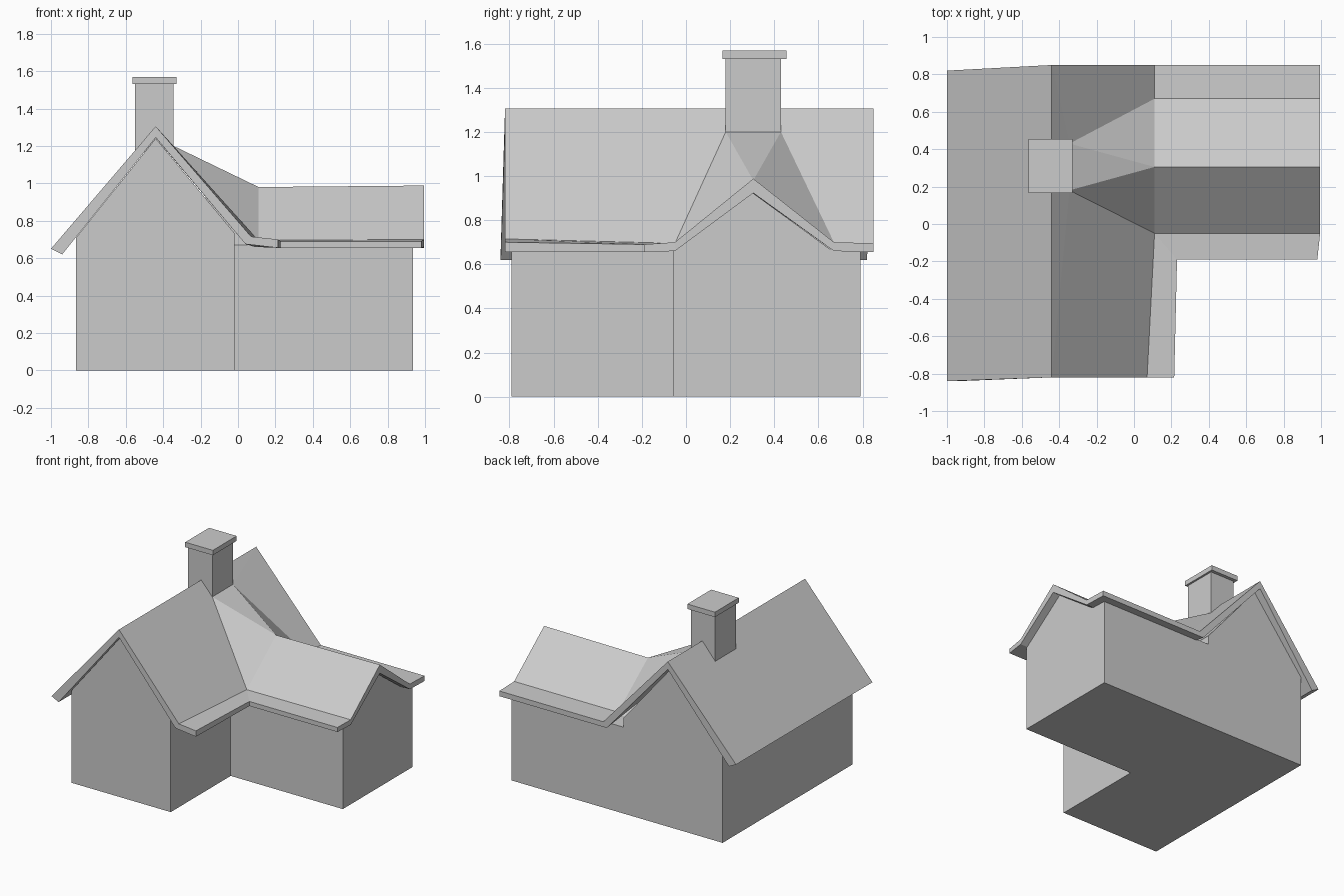
import bpy, bmesh

if "Cube" in bpy.data.objects:
    bpy.data.objects.remove(bpy.data.objects["Cube"])


def make_object(name, verts, faces):
    mesh = bpy.data.meshes.new(name)
    mesh.from_pydata(verts, [], faces)
    bm = bmesh.new()
    bm.from_mesh(mesh)
    bmesh.ops.recalc_face_normals(bm, faces=bm.faces)
    bm.to_mesh(mesh)
    bm.free()
    ob = bpy.data.objects.new(name, mesh)
    bpy.context.collection.objects.link(ob)
    return ob


def prism(name, profile, start, end, axis):
    """Extrude a (horizontal, z) profile along x or y."""
    def point(h, z, d):
        return (d, h, z) if axis == 'x' else (h, d, z)
    n = len(profile)
    verts = [point(h, z, d) for d in (start, end) for h, z in profile]
    faces = [list(range(n)), list(range(n, 2 * n))]
    faces += [[i, (i + 1) % n, n + (i + 1) % n, n + i] for i in range(n)]
    return make_object(name, verts, faces)


def box(name, x, y, z):
    return prism(name, [(x[0], z[0]), (x[1], z[0]), (x[1], z[1]), (x[0], z[1])],
                 y[0], y[1], 'y')


# Walls: main gabled block joined with the side wing
walls = prism("walls", [(-.865, 0), (-.02, 0), (-.02, .735), (-.44, 1.24), (-.865, .71)],
              -.79, .79, 'y')
wing = prism("wing_walls", [(-.06, 0), (.79, 0), (.79, .665), (.65, .67), (.3, .925), (-.06, .67)],
             -.3, .935, 'x')
union = walls.modifiers.new("join_wing", 'BOOLEAN')
union.operation = 'UNION'
union.solver = 'EXACT'
union.object = wing
bpy.context.view_layer.objects.active = walls
bpy.ops.object.modifier_apply(modifier=union.name)
bpy.data.objects.remove(wing)

# Roof: top points, each with the (dx, dz) offset of its underside point
points = {
    'left_f': (-1, -.84, .65, .06, -.03), 'left_b': (-1, .82, .65, .06, -.03),
    'ridge_f': (-.44, -.82, 1.305, 0, -.06), 'ridge_b': (-.44, .85, 1.305, 0, -.06),
    'stack_f': (-.345, .18, 1.2, 0, -.07), 'stack_b': (-.345, .43, 1.2, 0, -.07),
    'kick_f': (.07, -.82, .715, -.03, -.04), 'eave_f': (.215, -.82, .70, 0, -.045),
    'valley': (.11, -.05, .695, -.02, -.035), 'corner': (.23, -.19, .69, 0, -.035),
    'wing_in': (.11, .305, .98, 0, -.06), 'wing_out': (.995, .305, .988, 0, -.065),
    'kick_in': (.11, .67, .70, 0, -.04), 'kick_out': (.995, .67, .70, 0, -.04),
    'back_in': (.11, .85, .695, -.03, -.04), 'back_out': (.995, .85, .695, 0, -.04),
    'front_out': (.995, -.05, .70, 0, -.04), 'tip_out': (.98, -.19, .69, 0, -.035),
}
panels = [
    ('left_f', 'ridge_f', 'ridge_b', 'left_b'),
    ('ridge_f', 'kick_f', 'valley', 'stack_f'),
    ('ridge_f', 'stack_f', 'stack_b', 'ridge_b'),
    ('ridge_b', 'stack_b', 'kick_in', 'back_in'),
    ('kick_f', 'eave_f', 'corner', 'valley'),
    ('valley', 'corner', 'tip_out', 'front_out'),
    ('stack_f', 'valley', 'wing_in'),
    ('stack_f', 'wing_in', 'stack_b'),
    ('stack_b', 'wing_in', 'kick_in'),
    ('wing_in', 'valley', 'front_out', 'wing_out'),
    ('kick_in', 'wing_in', 'wing_out', 'kick_out'),
    ('back_in', 'kick_in', 'kick_out', 'back_out'),
]
names = list(points)
n = len(names)
top = [[names.index(w) for w in panel] for panel in panels]
verts = [p[:3] for p in points.values()]
verts += [(x + dx, y, z + dz) for x, y, z, dx, dz in points.values()]
faces = top + [[i + n for i in reversed(f)] for f in top]
# Rim faces along the open border of the roof sheet
edges = {frozenset((f[i - 1], f[i])): 0 for f in top for i in range(len(f))}
for f in top:
    for i in range(len(f)):
        edges[frozenset((f[i - 1], f[i]))] += 1
for edge, count in edges.items():
    if count == 1:
        a, b = edge
        faces.append([b, a, a + n, b + n])
make_object("roof", verts, faces)

# Chimney and its cap
box("chimney", (-.55, -.345), (.18, .43), (1.17, 1.535))
box("chimney_cap", (-.565, -.33), (.165, .455), (1.53, 1.568))
